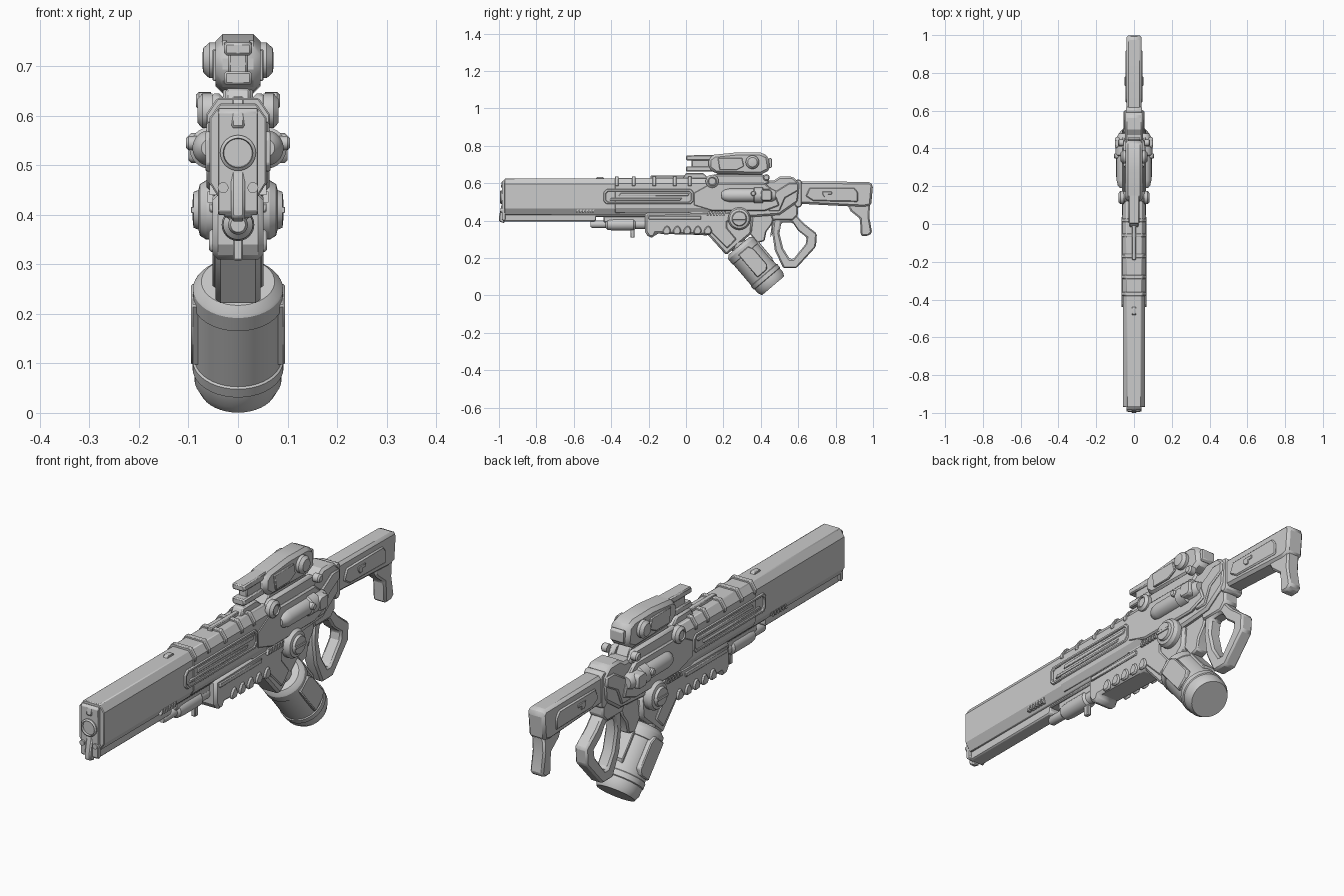
import bpy, bmesh, math
from mathutils import Vector

if "Cube" in bpy.data.objects:
    bpy.data.objects.remove(bpy.data.objects["Cube"], do_unlink=True)

metal = bpy.data.materials.new("light_grey_metal")
metal.use_nodes = True
grey = (0.6, 0.6, 0.6, 1)
metal.diffuse_color = grey
metal.node_tree.nodes["Principled BSDF"].inputs["Base Color"].default_value = grey
SIDES = (("left", 1), ("right", -1))
parts = []


def finish(name, bm, bevel=0.0):
    bmesh.ops.recalc_face_normals(bm, faces=bm.faces)
    mesh = bpy.data.meshes.new(name)
    bm.to_mesh(mesh)
    bm.free()
    mesh.materials.append(metal)
    obj = bpy.data.objects.new(name, mesh)
    bpy.context.collection.objects.link(obj)
    if bevel:
        mod = obj.modifiers.new("chamfer", "BEVEL")
        mod.width = bevel
        mod.limit_method = "ANGLE"
        mod.angle_limit = math.radians(35)
    parts.append(obj)
    return obj


def extrude(bm, faces, offset):
    result = bmesh.ops.extrude_face_region(bm, geom=faces)
    moved = [v for v in result["geom"] if isinstance(v, bmesh.types.BMVert)]
    bmesh.ops.translate(bm, verts=moved, vec=offset)


def plate(name, outline, x_from, x_to, bevel=0.005, hole=None):
    """Side outline of (y, z) points given thickness in x, optionally with a hole."""
    bm = bmesh.new()
    outer = [bm.verts.new((x_from, y, z)) for y, z in outline]
    if hole:
        inner = [bm.verts.new((x_from, y, z)) for y, z in hole]
        n = len(outer)
        faces = [bm.faces.new((outer[i], outer[(i + 1) % n], inner[(i + 1) % n], inner[i]))
                 for i in range(n)]
    else:
        faces = [bm.faces.new(outer)]
    extrude(bm, faces, (x_to - x_from, 0, 0))
    return finish(name, bm, bevel)


def slab(name, outline, half, bevel=0.005, hole=None):
    return plate(name, outline, -half, half, bevel, hole)


def pair(name, outline, x_in, x_out, bevel=0.003, hole=None):
    for side, s in SIDES:
        plate(f"{side}_{name}", outline, s * x_in, s * x_out, bevel, hole)


def rect(y0, y1, z0, z1, cut=0.0, lean=0.0):
    """Side rectangle with optional cut corners or slanted ends."""
    if cut:
        return [(y0 + cut, z0), (y1 - cut, z0), (y1, z0 + cut), (y1, z1 - cut),
                (y1 - cut, z1), (y0 + cut, z1), (y0, z1 - cut), (y0, z0 + cut)]
    return [(y0, z0), (y1, z0), (y1 + lean, z1), (y0 + lean, z1)]


def tube(name, half_section, y0, y1, bevel=0.003):
    """Mirrored (x, z) cross-section drawn along y."""
    bm = bmesh.new()
    ring = half_section + [(-x, z) for x, z in reversed(half_section)]
    face = bm.faces.new([bm.verts.new((x, y0, z)) for x, z in ring])
    extrude(bm, [face], (0, y1 - y0, 0))
    return finish(name, bm, bevel)


def lathe(name, profile, origin, axis, segments=32):
    """Turned part: (radius, distance) profile around an axis."""
    turn = Vector((0, 0, 1)).rotation_difference(Vector(axis))
    bm = bmesh.new()
    rings = []
    for r, t in profile:
        angles = [math.tau * i / segments for i in range(segments)]
        rings.append([bm.verts.new(Vector(origin) + turn @ Vector(
            (r * math.cos(a), r * math.sin(a), t))) for a in angles])
    for low, high in zip(rings, rings[1:]):
        for i in range(segments):
            j = (i + 1) % segments
            bm.faces.new((low[i], low[j], high[j], high[i]))
    bm.faces.new(rings[0])
    bm.faces.new(rings[-1])
    return finish(name, bm)


def lathe_pair(name, profile, x, y, z, segments=32):
    for side, s in SIDES:
        lathe(f"{side}_{name}", profile, (s * x, y, z), (s, 0, 0), segments)


# Long barrel housing with sloped underside and lower rail
tube("barrel_housing", [(.037, .625), (.058, .595), (.058, .465), (.036, .43)], -.97, .12)
tube("rear_sleeve", [(.04, .627), (.061, .597), (.061, .468), (.045, .44)], -.38, .13)
slab("lower_rail", rect(-.98, -.48, .395, .44, .008), .03)
slab("under_barrel_block", rect(-.5, .05, .42, .45), .03)

# Muzzle face
slab("muzzle_plate", rect(-.985, -.965, .40, .615, .008), .04)
lathe("muzzle_ring", [(.036, 0), (.036, .02), (.03, .025), (.028, .012)], (0, -.97, .525), (0, -1, 0))
slab("muzzle_fin", [(-.97, .49), (-.985, .49), (-1, .42), (-1, .395), (-.97, .385)], .014)
slab("muzzle_top_lug", [(-.97, .615), (-.985, .61), (-.99, .575), (-.97, .575)], .014)
for side, s in SIDES:
    lathe(f"{side}_muzzle_bolt", [(.011, 0), (.011, .022)], (s * .03, -.97, .455), (0, -1, 0), 12)

# Top ribs, small sight and centre rail
for i, y in enumerate((-.37, -.28, -.17, -.06, .02)):
    tube(f"top_rib_{i}", [(.042, .636), (.065, .602), (.065, .585), (.03, .58)], y - .01, y + .01)
slab("top_sight", [(-.485, .62), (-.475, .634), (-.445, .634), (-.435, .62)], .011, .002)
slab("centre_rail", rect(-.19, .02, .615, .64), .011, .003)
slab("rail_block", [(-.02, .62), (0, .655), (.09, .655), (.13, .62)], .025)

# Side panel frame with inner bars
pair("panel_frame", rect(-.44, .04, .488, .568, .015), .055, .066,
     hole=rect(-.428, .028, .5, .556, .012))
pair("panel_upper_bar", rect(-.36, .01, .53, .548, lean=.01), .055, .065)
pair("panel_lower_bar", rect(-.41, -.03, .508, .521, lean=.01), .055, .065)
for i in range(6):
    pair(f"front_vent_{i}", rect(-.59 + i * .017, -.58 + i * .017, .44, .46, lean=.008),
         .035, .058, 0)
    pair(f"rear_vent_{i}", rect(.11 + i * .017, .12 + i * .017, .425, .447, lean=.008),
         .05, .062, 0)

# Receiver core and shoulders
slab("receiver", [(0, .61), (.47, .615), (.5, .635), (.57, .635), (.61, .6), (.6, .5),
                  (.5, .43), (.1, .40), (0, .44)], .048, .01)
pair("receiver_side", [(.04, .55), (.13, .6), (.42, .6), (.47, .56), (.5, .48), (.42, .45),
                       (.14, .45), (.04, .48)], .045, .064, .006)
pair("receiver_rear_brace", [(.44, .45), (.5, .45), (.53, .52), (.6, .56), (.6, .6), (.55, .6),
                             (.47, .55)], .04, .055, .005)
pair("upper_shoulder", [(.1, .6), (.14, .645), (.42, .645), (.45, .605), (.4, .575), (.14, .575)],
     .03, .056, .008)

# Side canisters with knobs
for side, s in SIDES:
    lathe(f"{side}_canister", [(.018, 0), (.03, .015), (.036, .04), (.036, .17), (.042, .175),
                               (.042, .22), (.034, .225), (.034, .27), (.024, .29)],
          (s * .056, .19, .535), (0, 1, 0))
pair("canister_clamp", rect(.4, .46, .505, .565, .01), .06, .1, .005)
lathe_pair("canister_knob", [(.014, 0), (.014, .02), (.01, .025)], .08, .36, .545, 16)

# Upper knobs and big side discs
lathe_pair("upper_knob", [(.035, 0), (.035, .02), (.024, .03), (.02, .03), (.018, .025)], .052, .14, .61)
lathe_pair("rear_bolt", [(.018, 0), (.018, .024), (.012, .03)], .055, .43, .63, 16)
lathe_pair("side_disc", [(.06, 0), (.06, .02), (.052, .033), (.04, .036), (.036, .046), (.015, .048)],
           .044, .285, .41)
pair("disc_slot_bar", rect(.25, .32, .404, .416), .088, .095, .001)

# Foregrip, its scallops and the magazine arm
slab("foregrip", [(-.22, .44), (-.22, .34), (-.2, .31), (-.17, .31), (-.16, .33), (.02, .325),
                  (.12, .32), (.18, .37), (.3, .42), (.28, .45)], .052, .012)
slab("magazine_arm", [(.03, .42), (.12, .32), (.215, .215), (.35, .33), (.36, .42)], .045, .01)
pair("arm_side_plate", [(.08, .4), (.14, .33), (.22, .25), (.27, .3), (.22, .36), (.22, .4)],
     .04, .052, .005)
for i in range(5):
    y = -.12 + i * .055
    pair(f"grip_scallop_{i}", [(y, .325), (y + .03, .325), (y + .04, .345), (y + .028, .37),
                               (y + .01, .37), (y - .006, .345)], .045, .059, .005)
pair("foregrip_upper_strip", rect(-.2, .08, .405, .425), .045, .058)

# Under-barrel light
lathe("light_body", [(.015, 0), (.02, .01), (.02, .08), (.03, .09), (.033, .12), (.033, .23),
                     (.025, .24), (.025, .3)], (0, -.51, .38), (0, 1, 0), 24)
slab("light_mount", rect(-.44, -.2, .39, .43), .022)
slab("light_stub", rect(-.298, -.275, .308, .37), .01, .003)

# Drum magazine along a slanted axis
axis = Vector((0, .648, -.761))
top = Vector((0, .286, .262))
lathe("magazine", [(.074, -.004), (.088, .01), (.091, .015), (.091, .05), (.088, .052), (.088, .2),
                   (.092, .203), (.092, .225), (.088, .228), (.088, .255), (.078, .277)],
      top, axis, 40)
lathe("magazine_neck", [(.045, -.06), (.045, .005)], top, axis)
across = Vector((0, .761, .648))
corners = [(.03, -.035), (.03, .035), (.06, .05), (.17, .05), (.19, .03), (.19, -.035)]
outline = [top + axis * t + across * w for t, w in corners]
pair("magazine_side_plate", [(p.y, p.z) for p in outline], .07, .095, .004)
back = [top + axis * t + across * w for t, w in ((.04, .08), (.04, .094), (.16, .094), (.18, .08))]
slab("magazine_back_plate", [(p.y, p.z) for p in back], .03, .003)

# Trigger, guard and open hand grip
slab("trigger_block", [(.33, .43), (.48, .44), (.46, .38), (.43, .34), (.42, .29), (.38, .28),
                       (.34, .33)], .028, .006)
slab("trigger", [(.46, .4), (.48, .4), (.47, .34), (.45, .31), (.455, .35)], .008, .002)
grip_outer = [(.47, .43), (.57, .45), (.63, .385), (.7, .33), (.695, .26), (.59, .145),
              (.52, .145), (.475, .24), (.46, .34)]
grip_inner = [(.51, .39), (.57, .39), (.6, .345), (.645, .31), (.64, .275), (.575, .195),
              (.555, .195), (.52, .25), (.5, .33)]
slab("hand_grip", grip_outer, .028, .008, grip_inner)
slab("grip_root", [(.44, .47), (.6, .5), (.6, .43), (.57, .4), (.46, .4)], .034, .008)

# Shoulder stock with cheek plates and toe
slab("stock", [(.54, .6), (.63, .61), (.985, .606), (1, .59), (.99, .48), (.95, .472),
               (.6, .49), (.54, .5)], .039, .014)
pair("cheek_plate", [(.66, .575), (.9, .575), (.92, .55), (.92, .5), (.68, .505), (.64, .53)],
     .034, .045, .005)
pair("stock_latch", [(.73, .555), (.78, .555), (.78, .54), (.76, .54), (.76, .525), (.74, .525),
                     (.73, .54)], .04, .049, .002)
slab("stock_toe", [(.86, .49), (.985, .49), (.98, .42), (.995, .335), (.975, .318), (.935, .318),
                   (.93, .41), (.88, .45)], .03, .008)
slab("stock_collar", rect(.58, .62, .47, .62, .012), .042)

# Optic: slotted hood, body, side turrets
slab("hood_top", [(0, .722), (0, .748), (.16, .752), (.16, .722)], .028)
slab("hood_base", rect(0, .18, .662, .69), .028)
slab("hood_core", rect(.03, .18, .68, .73), .02)
slab("optic_body", [(.12, .73), (.15, .752), (.28, .765), (.4, .763), (.44, .745), (.45, .67),
                    (.4, .645), (.16, .65), (.12, .68)], .045, .014)
slab("optic_mount", [(.14, .61), (.17, .66), (.4, .66), (.43, .61)], .03)
slab("optic_rear_lens", rect(.44, .46, .68, .735, .008), .03, .003)
lathe_pair("optic_turret", [(.036, 0), (.036, .016), (.025, .028), (.012, .03)], .042, .355, .712)
pair("optic_side_plate", [(.17, .735), (.3, .735), (.31, .69), (.27, .67), (.18, .67)], .04, .052)

# Smooth turned surfaces while keeping hard edges
bpy.ops.object.select_all(action="DESELECT")
for obj in parts:
    obj.select_set(True)
bpy.context.view_layer.objects.active = parts[0]
bpy.ops.object.shade_smooth_by_angle(angle=math.radians(28))
